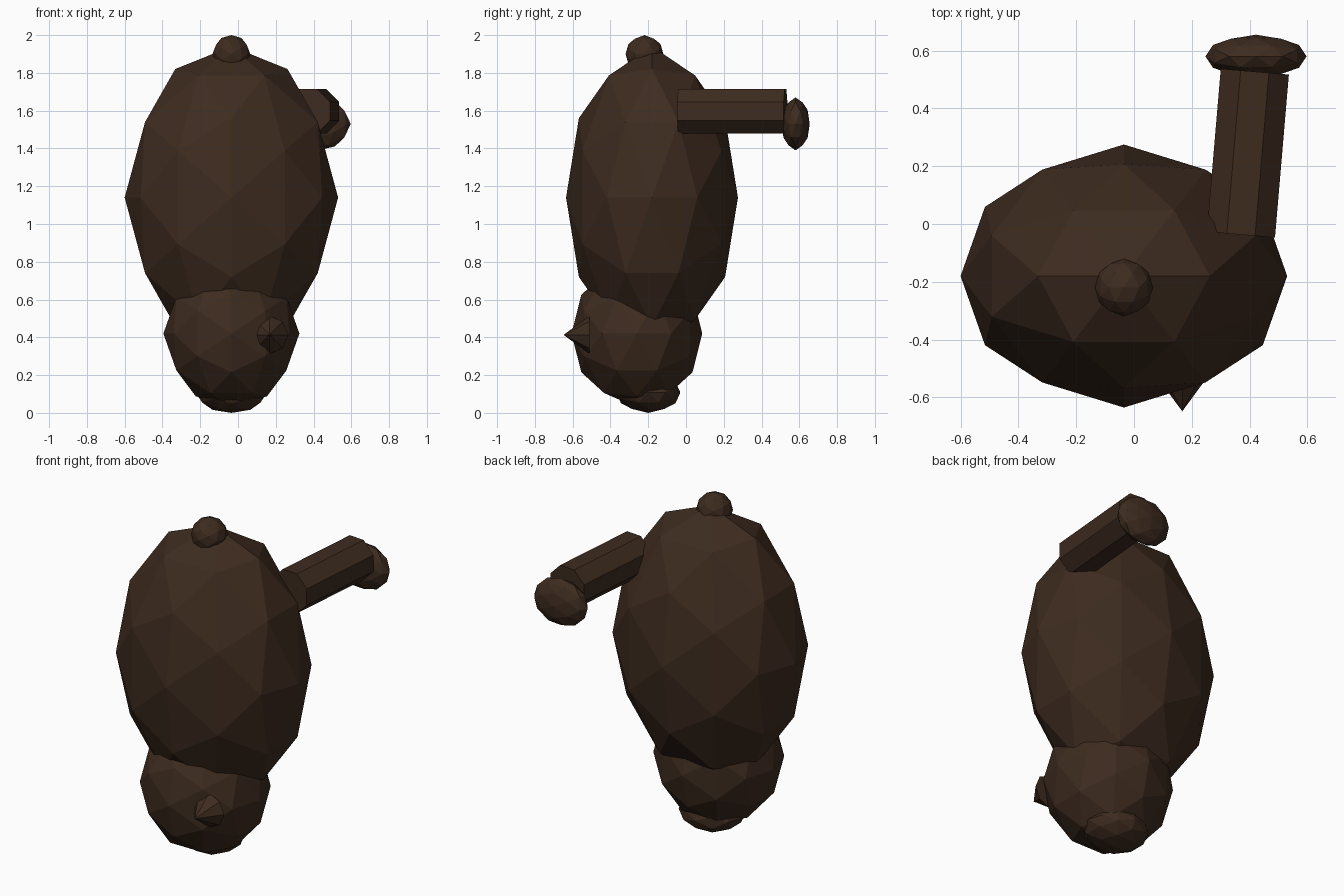
import bpy, bmesh, math
from mathutils import Vector, Matrix

if "Cube" in bpy.data.objects:
    bpy.data.objects.remove(bpy.data.objects["Cube"])

brown = bpy.data.materials.new("dark brown")
brown.diffuse_color = (0.0467, 0.0242, 0.0137, 1)
brown.use_nodes = True
brown.node_tree.nodes["Principled BSDF"].inputs["Base Color"].default_value = brown.diffuse_color


def finish(name, bm):
    bmesh.ops.recalc_face_normals(bm, faces=bm.faces[:])
    mesh = bpy.data.meshes.new(name)
    bm.to_mesh(mesh)
    bm.free()
    mesh.materials.append(brown)
    obj = bpy.data.objects.new(name, mesh)
    bpy.context.collection.objects.link(obj)
    return obj


def blob(name, centre, radii):
    """80-face icosphere, symmetric about all three axes, stretched to radii."""
    a, b = 0.5257, 0.8507
    corners = []
    for s in (-1, 1):
        for t in (-1, 1):
            corners += [Vector((s * b, t * a, 0)), Vector((0, s * b, t * a)),
                        Vector((t * a, 0, s * b))]
    points = corners[:]
    for i, p in enumerate(corners):
        for q in corners[i + 1:]:
            if (p - q).length < 1.1:
                points.append((p + q).normalized())
    bm = bmesh.new()
    for p in points:
        bm.verts.new(p)
    bmesh.ops.convex_hull(bm, input=bm.verts[:])
    bmesh.ops.scale(bm, vec=radii, verts=bm.verts[:])
    bmesh.ops.translate(bm, vec=centre, verts=bm.verts[:])
    return finish(name, bm)


def tube(name, start, end, r1, r2, turn):
    """Eight-sided cylinder or cone from start to end."""
    start, end = Vector(start), Vector(end)
    axis = end - start
    bm = bmesh.new()
    bmesh.ops.create_cone(bm, cap_ends=True, segments=8, radius1=r1, radius2=r2,
                          depth=axis.length)
    mat = (Matrix.Translation((start + end) / 2)
           @ axis.to_track_quat('Z', 'X').to_matrix().to_4x4()
           @ Matrix.Rotation(turn, 4, 'Z'))
    bmesh.ops.remove_doubles(bm, verts=bm.verts[:], dist=1e-5)
    bmesh.ops.transform(bm, matrix=mat, verts=bm.verts[:])
    return finish(name, bm)


# Rounded masses
blob("body", (-0.035, -0.18, 1.14), (0.565, 0.455, 0.80))
blob("head", (-0.035, -0.26, 0.42), (0.36, 0.346, 0.39))
blob("crown", (-0.035, -0.20, 0.108), (0.19, 0.17, 0.108))
blob("tail", (-0.035, -0.22, 1.90), (0.10, 0.10, 0.10))

# Single leg with a flattened foot
tube("leg", (0.37, -0.037, 1.597), (0.418, 0.527, 1.597), 0.128, 0.128, math.pi / 8)
blob("foot", (0.422, 0.58, 1.53), (0.175, 0.075, 0.14))

# Small pointed horn on the face
tube("horn", (0.167, -0.512, 0.413), (0.167, -0.648, 0.413), 0.10, 0.0, 0)
